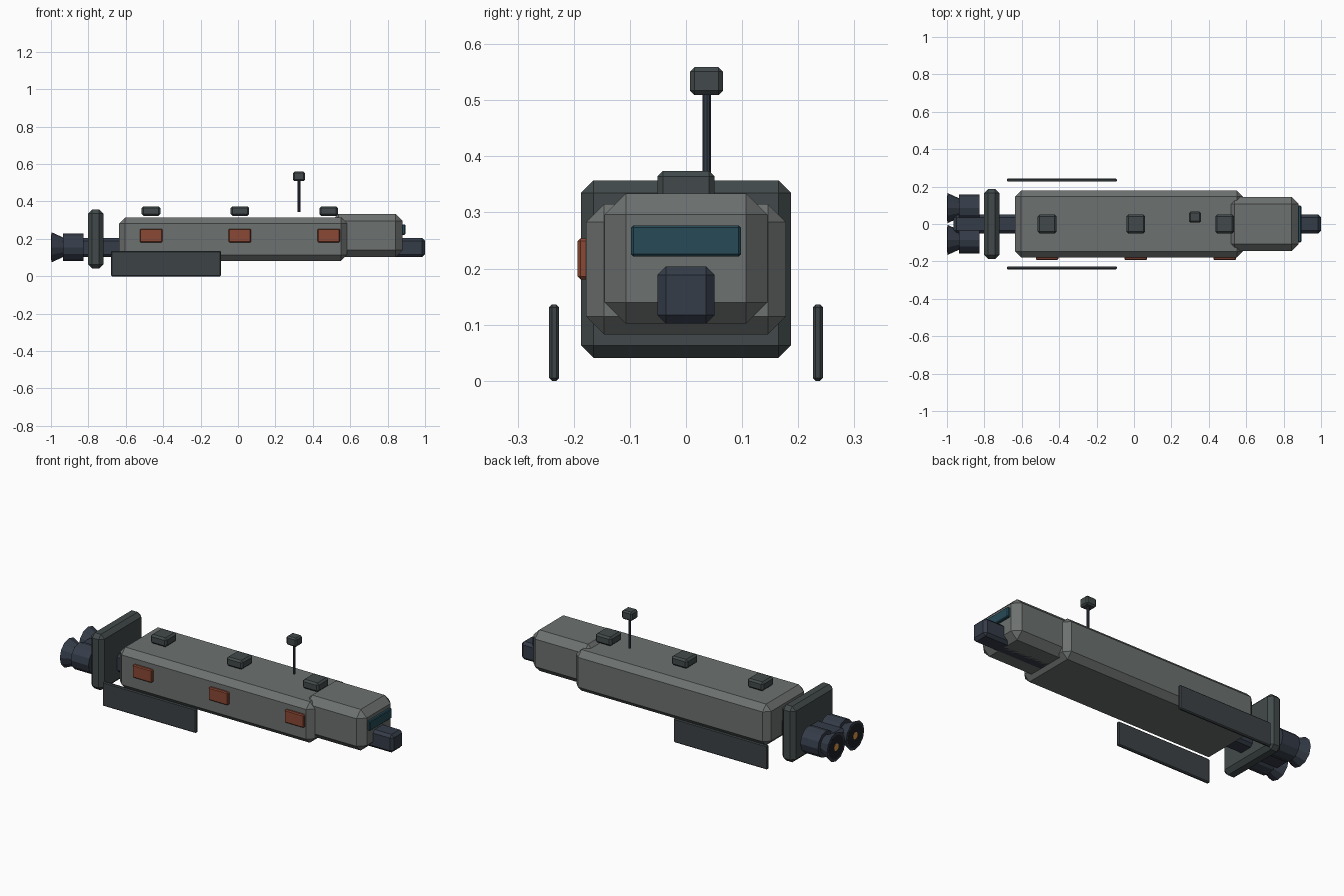
import bpy, bmesh
from mathutils import Matrix, Vector
from math import radians

if "Cube" in bpy.data.objects:
    bpy.data.objects.remove(bpy.data.objects["Cube"])


def material(name, r, g, b):
    m = bpy.data.materials.new(name)
    m.diffuse_color = (r, g, b, 1)
    m.use_nodes = True
    m.node_tree.nodes["Principled BSDF"].inputs["Base Color"].default_value = m.diffuse_color
    return m


HULL = material("hull_grey", 0.15, 0.165, 0.16)
TRIM = material("dark_grey", 0.055, 0.068, 0.07)
STEEL = material("blue_steel", 0.035, 0.045, 0.065)
PANEL = material("panel_grey", 0.045, 0.055, 0.06)
RUST = material("rust_red", 0.26, 0.065, 0.035)
GLASS = material("glass_teal", 0.02, 0.07, 0.095)
BLACK = material("black", 0.012, 0.014, 0.018)
GLOW = material("amber", 0.75, 0.32, 0.06)


def finish(bm, name, mat):
    mesh = bpy.data.meshes.new(name)
    bm.to_mesh(mesh)
    bm.free()
    mesh.materials.append(mat)
    ob = bpy.data.objects.new(name, mesh)
    bpy.context.collection.objects.link(ob)
    return ob


def box(name, x, y, z, mat, bevel):
    """Chamfered box from its (min, max) ranges."""
    lo, hi = Vector((x[0], y[0], z[0])), Vector((x[1], y[1], z[1]))
    bm = bmesh.new()
    bmesh.ops.create_cube(bm, size=1)
    bmesh.ops.scale(bm, vec=hi - lo, verts=bm.verts)
    bmesh.ops.translate(bm, vec=(lo + hi) / 2, verts=bm.verts)
    ob = finish(bm, name, mat)
    mod = ob.modifiers.new("chamfer", "BEVEL")
    mod.width, mod.segments = bevel, 1
    return ob


def tube(name, x0, x1, y, z, r0, r1, mat, sides=12):
    """Faceted cone or cylinder along x."""
    bm = bmesh.new()
    turn = Matrix.Translation(((x0 + x1) / 2, y, z)) @ Matrix.Rotation(radians(90), 4, "Y")
    bmesh.ops.create_cone(bm, cap_ends=True, segments=sides, radius1=r0,
                          radius2=r1, depth=x1 - x0, matrix=turn)
    return finish(bm, name, mat)


# Body
box("main_hull", (-0.635, 0.583), (-0.178, 0.178), (0.083, 0.315), HULL, 0.032)
box("cab", (0.50, 0.88), (-0.145, 0.145), (0.102, 0.334), HULL, 0.038)
box("cab_window", (0.87, 0.895), (-0.098, 0.098), (0.222, 0.277), GLASS, 0.004)
box("spine", (-0.965, 1.0), (-0.051, 0.051), (0.102, 0.204), STEEL, 0.015)
box("rear_plate", (-0.802, -0.72), (-0.187, 0.187), (0.041, 0.357), TRIM, 0.022)

# Hatches on the front side and pods on the roof
for i, x in enumerate((-0.465, 0.01, 0.485)):
    box(f"side_hatch_{i}", (x - 0.06, x + 0.06), (-0.193, -0.168),
        (0.181, 0.254), RUST, 0.005)
    box(f"roof_pod_{i}", (x - 0.05, x + 0.05), (-0.051, 0.051),
        (0.323, 0.374), TRIM, 0.01)

# Mast and sensor head
bm = bmesh.new()
bmesh.ops.create_cone(bm, cap_ends=True, segments=8, radius1=0.0075, radius2=0.0075,
                      depth=0.175, matrix=Matrix.Translation((0.326, 0.037, 0.43)))
finish(bm, "mast", STEEL)
box("mast_head", (0.294, 0.358), (0.007, 0.066), (0.509, 0.559), TRIM, 0.008)

# Low side panels and twin engines
for s, side in ((-1, "front"), (1, "back")):
    y = s * 0.235
    box(f"{side}_panel", (-0.678, -0.092), (y - 0.009, y + 0.009), (0, 0.136), PANEL, 0.005)
    y = s * 0.085
    tube(f"{side}_engine", -0.935, -0.825, y, 0.155, 0.073, 0.073, STEEL)
    tube(f"{side}_nozzle", -0.998, -0.93, y, 0.155, 0.081, 0.05, STEEL)
    tube(f"{side}_exhaust", -0.999, -0.98, y, 0.155, 0.068, 0.06, BLACK)
    tube(f"{side}_glow", -1.0, -0.98, y, 0.155, 0.02, 0.02, GLOW)
